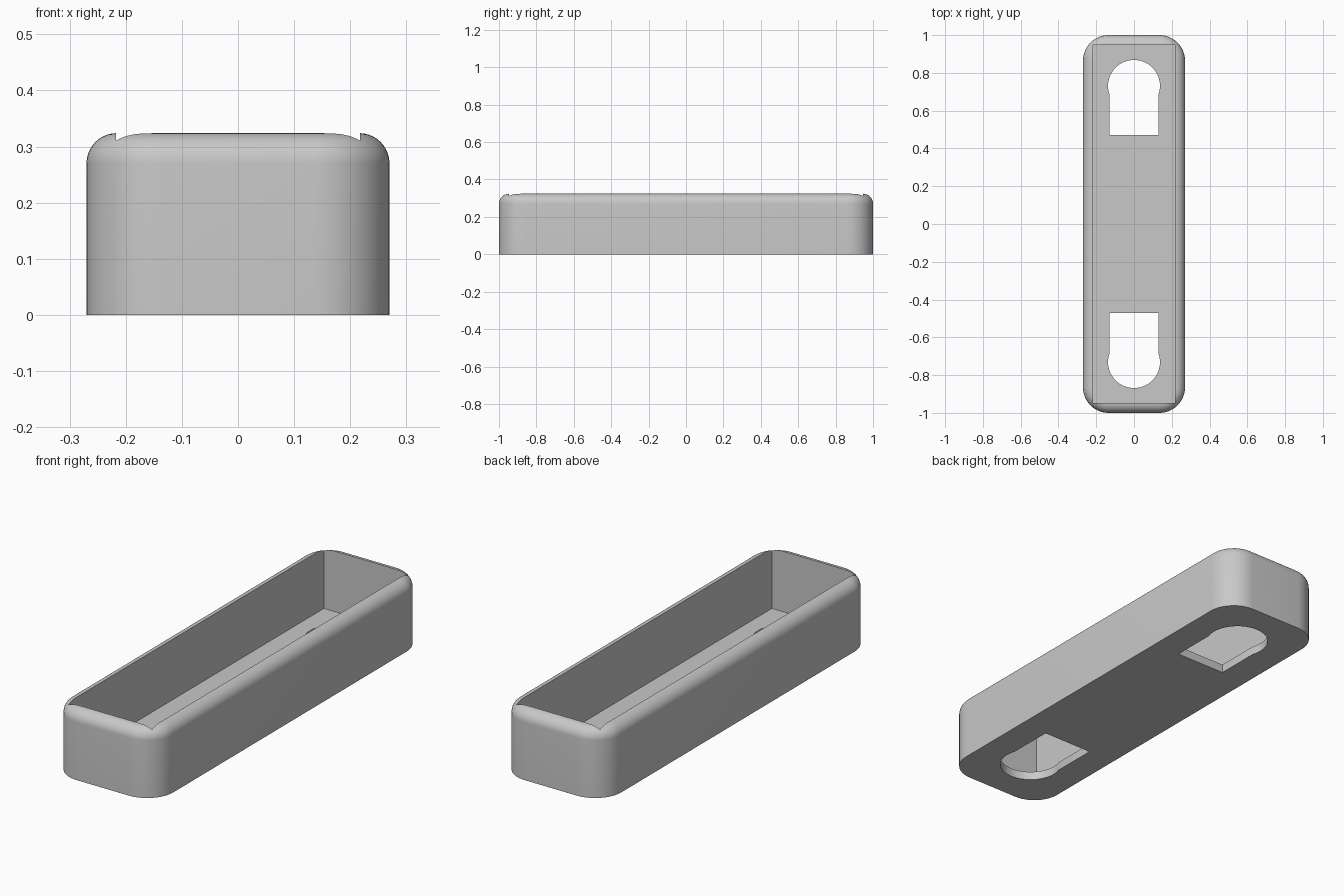
import bpy, bmesh
from math import sin, cos, pi, sqrt, asin

HALF_X, HALF_Y, HEIGHT = 0.27, 1.0, 0.324
CORNER, FILLET, FLOOR = 0.135, 0.054, 0.0405

cube = bpy.data.objects.get("Cube")
if cube:
    bpy.data.objects.remove(cube, do_unlink=True)

grey = bpy.data.materials.new("plain grey")
grey.use_nodes = True
colour = (0.58, 0.58, 0.58, 1)
grey.diffuse_color = colour
grey.node_tree.nodes["Principled BSDF"].inputs["Base Color"].default_value = colour


def loft(name, rings):
    """Closed solid through stacked rings of equal point count."""
    bm = bmesh.new()
    loops = [[bm.verts.new(p) for p in ring] for ring in rings]
    n = len(loops[0])
    for low, high in zip(loops, loops[1:]):
        for i in range(n):
            j = (i + 1) % n
            bm.faces.new((low[i], low[j], high[j], high[i]))
    bm.faces.new(loops[0][::-1])
    bm.faces.new(loops[-1])
    bmesh.ops.recalc_face_normals(bm, faces=bm.faces)
    mesh = bpy.data.meshes.new(name)
    bm.to_mesh(mesh)
    bm.free()
    mesh.materials.append(grey)
    obj = bpy.data.objects.new(name, mesh)
    bpy.context.collection.objects.link(obj)
    return obj


def rounded_ring(inset, z, steps=12):
    """Rounded rectangle, shrunk by an inset."""
    r = CORNER - inset
    pts = []
    for k, (sx, sy) in enumerate(((1, 1), (-1, 1), (-1, -1), (1, -1))):
        for i in range(steps + 1):
            a = (k + i / steps) * pi / 2
            pts.append((sx * (HALF_X - CORNER) + r * cos(a),
                        sy * (HALF_Y - CORNER) + r * sin(a), z))
    return pts


def prism(name, outline, z0, z1):
    return loft(name, [[(x, y, z) for x, y in outline] for z in (z0, z1)])


def keyhole(side, centre=0.731, r=0.1375, half=0.13, end=0.47, steps=40):
    """Round hole running into a straight slot toward the middle."""
    start = -asin(sqrt(r * r - half * half) / r)
    sweep = pi - 2 * start
    pts = [(-half, end), (half, end)]
    for i in range(steps + 1):
        a = start + sweep * i / steps
        pts.append((r * cos(a), centre + r * sin(a)))
    return [(side * x, side * y) for x, y in pts]


# Outer body with a rounded upper edge
rings = [rounded_ring(0, 0)]
for i in range(11):
    a = i / 10 * pi / 2
    rings.append(rounded_ring(FILLET * (1 - cos(a)), HEIGHT - FILLET * (1 - sin(a))))
tray = loft("tray", rings)

# Square-cornered cavity and two keyhole openings in the floor
cx, cy = 0.217, 0.947
cutters = [prism("cavity_cutter", [(-cx, -cy), (cx, -cy), (cx, cy), (-cx, cy)], FLOOR, 0.5)]
for label, side in (("back", 1), ("front", -1)):
    cutters.append(prism(label + "_keyhole_cutter", keyhole(side), -0.1, 0.15))

bpy.ops.object.select_all(action="DESELECT")
tray.select_set(True)
bpy.context.view_layer.objects.active = tray
for cutter in cutters:
    cutter.hide_render = True
    mod = tray.modifiers.new("cut", "BOOLEAN")
    mod.operation, mod.solver, mod.object = "DIFFERENCE", "EXACT", cutter
    bpy.ops.object.modifier_apply(modifier=mod.name)
    bpy.data.objects.remove(cutter, do_unlink=True)

bpy.ops.object.shade_smooth_by_angle(angle=pi / 6)
